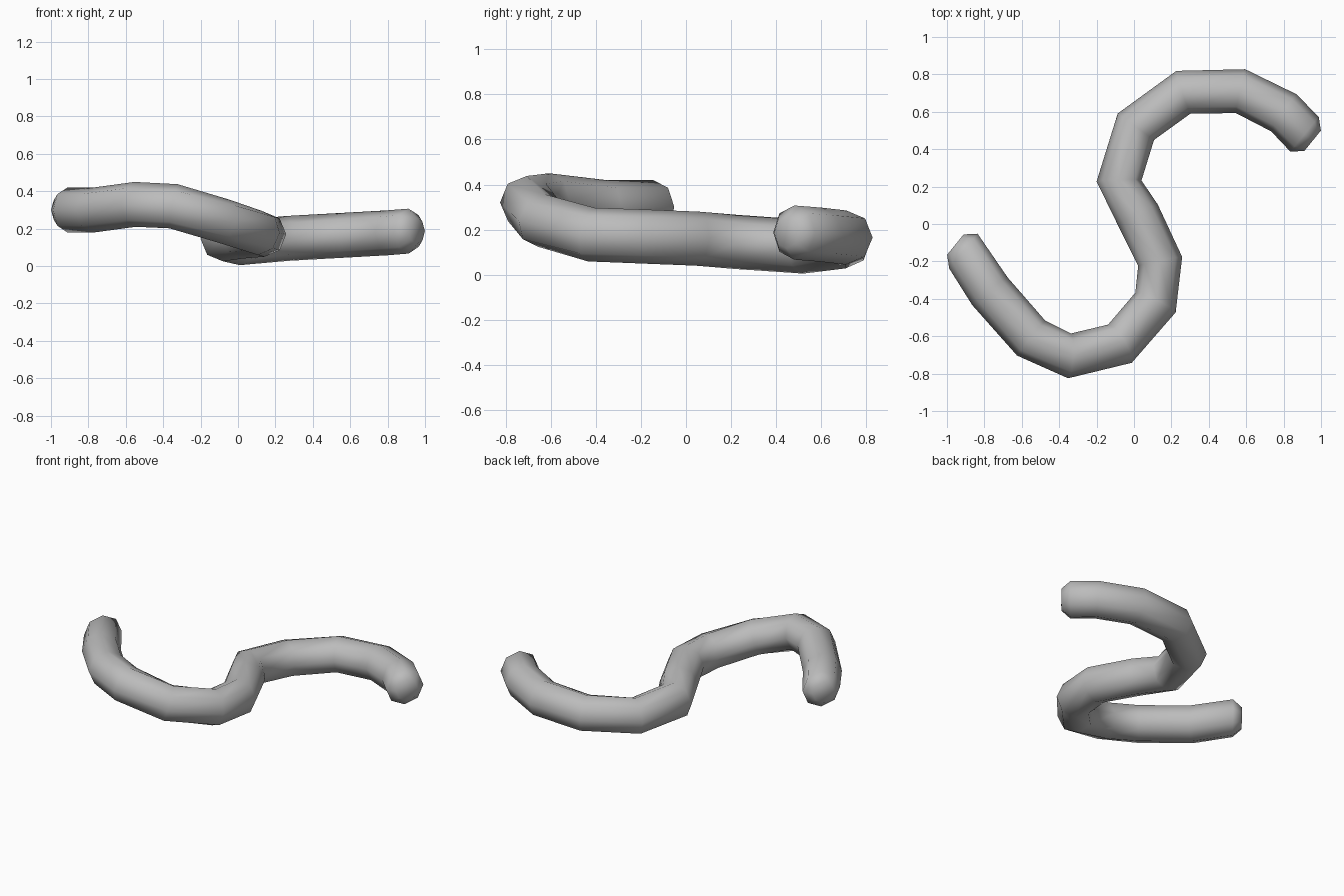
import bpy, bmesh, math
from mathutils import Vector

if "Cube" in bpy.data.objects:
    bpy.data.objects.remove(bpy.data.objects["Cube"])

SIDES = 8
R = 0.12
# Centre line of the tube: x, y, z, radius (small first/last rings round the ends)
PATH = [(-0.955, -0.11, 0.30, 0.07), (-0.912, -0.145, 0.30, R), (-0.77, -0.36, 0.30, R),
        (-0.55, -0.61, 0.33, R), (-0.345, -0.705, 0.32, R), (-0.075, -0.64, 0.24, R),
        (0.115, -0.42, 0.178, R), (0.14, -0.20, 0.17, R), (0.02, 0.05, 0.16, R),
        (-0.08, 0.23, 0.145, R), (0.01, 0.52, 0.125, R), (0.265, 0.705, 0.148, R),
        (0.57, 0.71, 0.165, R), (0.80, 0.595, 0.178, R), (0.912, 0.48, 0.187, R),
        (0.955, 0.445, 0.187, 0.07)]


def sweep(name, path):
    bm = bmesh.new()
    pts = [Vector(p[:3]) for p in path]
    rings = []
    for i, p in enumerate(pts):
        # near the ends the ring faces along the outer segment
        a = pts[max(i - 1, 0)] if i != len(pts) - 2 else p
        b = pts[min(i + 1, len(pts) - 1)] if i != 1 else p
        t = (b - a).normalized()
        side = t.cross(Vector((0, 0, 1))).normalized()
        up = side.cross(t)
        r = path[i][3]
        rings.append([bm.verts.new(p + r * (side * math.cos(k * math.tau / SIDES)
                                            + up * math.sin(k * math.tau / SIDES)))
                      for k in range(SIDES)])
    for r0, r1 in zip(rings, rings[1:]):
        for k in range(SIDES):
            n = (k + 1) % SIDES
            bm.faces.new((r0[k], r0[n], r1[n], r1[k]))
    bm.faces.new(rings[0])
    bm.faces.new(rings[-1][::-1])
    bmesh.ops.recalc_face_normals(bm, faces=bm.faces)
    bmesh.ops.reverse_faces(bm, faces=bm.faces)
    me = bpy.data.meshes.new(name)
    bm.to_mesh(me)
    bm.free()
    for f in me.polygons:
        f.use_smooth = True
    ob = bpy.data.objects.new(name, me)
    bpy.context.collection.objects.link(ob)
    return ob


# Single S-shaped tube
tube = sweep("curved_tube", PATH)
mat = bpy.data.materials.new("grey")
mat.diffuse_color = (0.5, 0.5, 0.5, 1)
mat.use_nodes = True
mat.node_tree.nodes["Principled BSDF"].inputs["Base Color"].default_value = mat.diffuse_color
tube.data.materials.append(mat)
